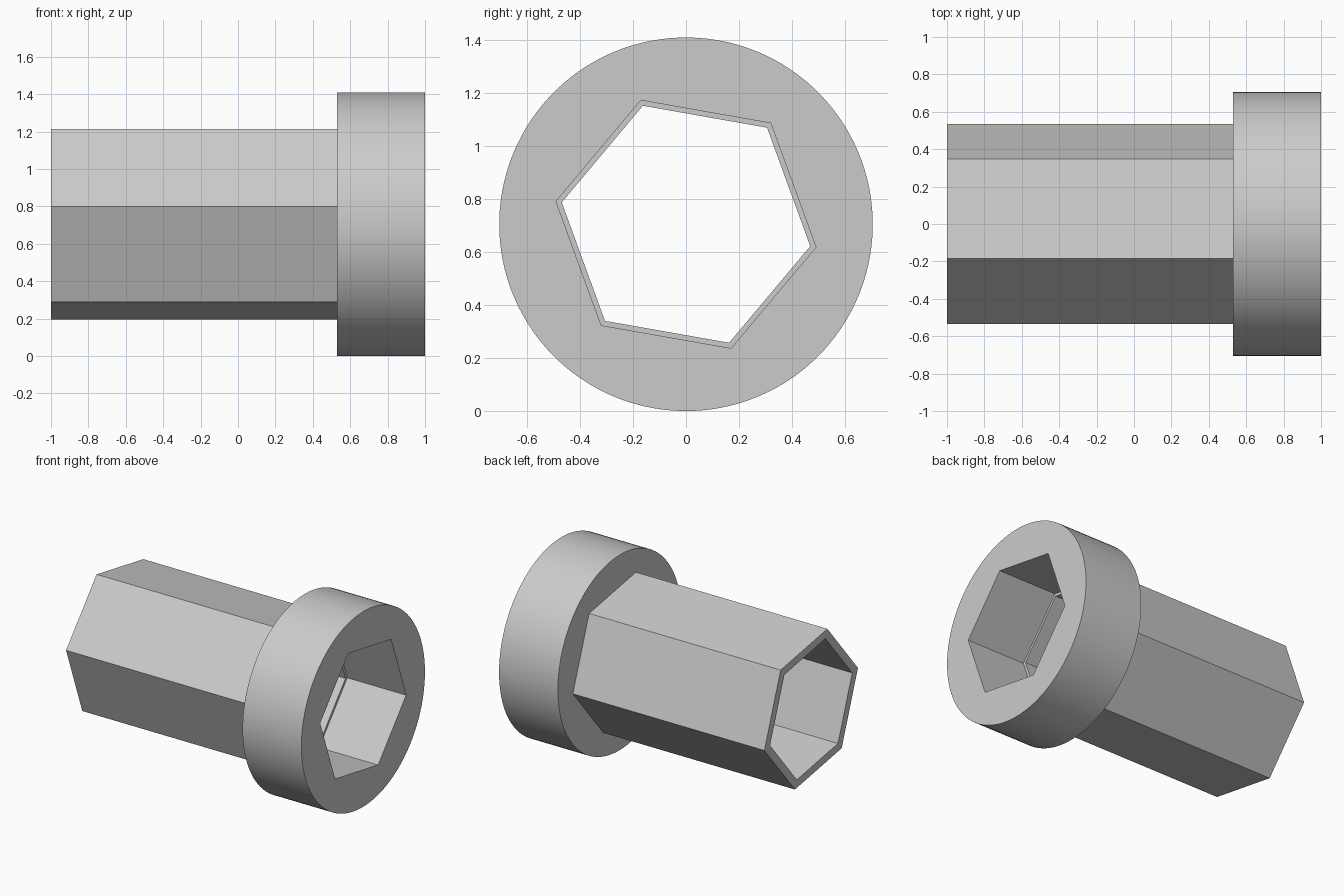
import bpy, bmesh
from math import cos, sin, tau, radians
from mathutils import Vector

cube = bpy.data.objects.get("Cube")
if cube:
    bpy.data.objects.remove(cube)

AXIS_Z = 0.705          # height of the centre axis, equal to the collar radius
TWIST = radians(-10)    # roll of the hexagons about the axis
JOIN_X = 0.53           # where the sleeve meets the collar

grey = bpy.data.materials.new("plain grey")
grey.use_nodes = True
colour = (0.6, 0.6, 0.6, 1)
grey.diffuse_color = colour
grey.node_tree.nodes["Principled BSDF"].inputs["Base Color"].default_value = colour


def ring(bm, x, radius, sides):
    """Closed loop of edges around the x axis."""
    verts = []
    for i in range(sides):
        a = TWIST + tau * i / sides
        verts.append(bm.verts.new((x, radius * cos(a), AXIS_Z + radius * sin(a))))
    return [bm.edges.new((verts[i - 1], verts[i])) for i in range(sides)]


def pierced_prism(name, x0, x1, outer, outer_sides, hole):
    """Prism along x with a hexagonal hole right through it."""
    bm = bmesh.new()
    edges = ring(bm, x0, outer, outer_sides) + ring(bm, x0, hole, 6)
    bmesh.ops.triangle_fill(bm, edges=edges, use_beauty=True, normal=Vector((-1, 0, 0)))
    out = bmesh.ops.extrude_face_region(bm, geom=bm.faces[:], use_keep_orig=True)
    moved = [g for g in out["geom"] if isinstance(g, bmesh.types.BMVert)]
    bmesh.ops.translate(bm, verts=moved, vec=(x1 - x0, 0, 0))
    bmesh.ops.recalc_face_normals(bm, faces=bm.faces[:])
    mesh = bpy.data.meshes.new(name)
    bm.to_mesh(mesh)
    bm.free()
    mesh.materials.append(grey)
    obj = bpy.data.objects.new(name, mesh)
    bpy.context.collection.objects.link(obj)
    return obj


# Thin-walled hexagonal sleeve
pierced_prism("hex_sleeve", -1, JOIN_X, 0.542, 6, 0.476)

# Round collar with a slightly wider hexagonal opening
collar = pierced_prism("round_collar", JOIN_X, 1, AXIS_Z, 120, 0.498)
bpy.ops.object.select_all(action="DESELECT")
collar.select_set(True)
bpy.context.view_layer.objects.active = collar
bpy.ops.object.shade_smooth_by_angle(angle=radians(30))
